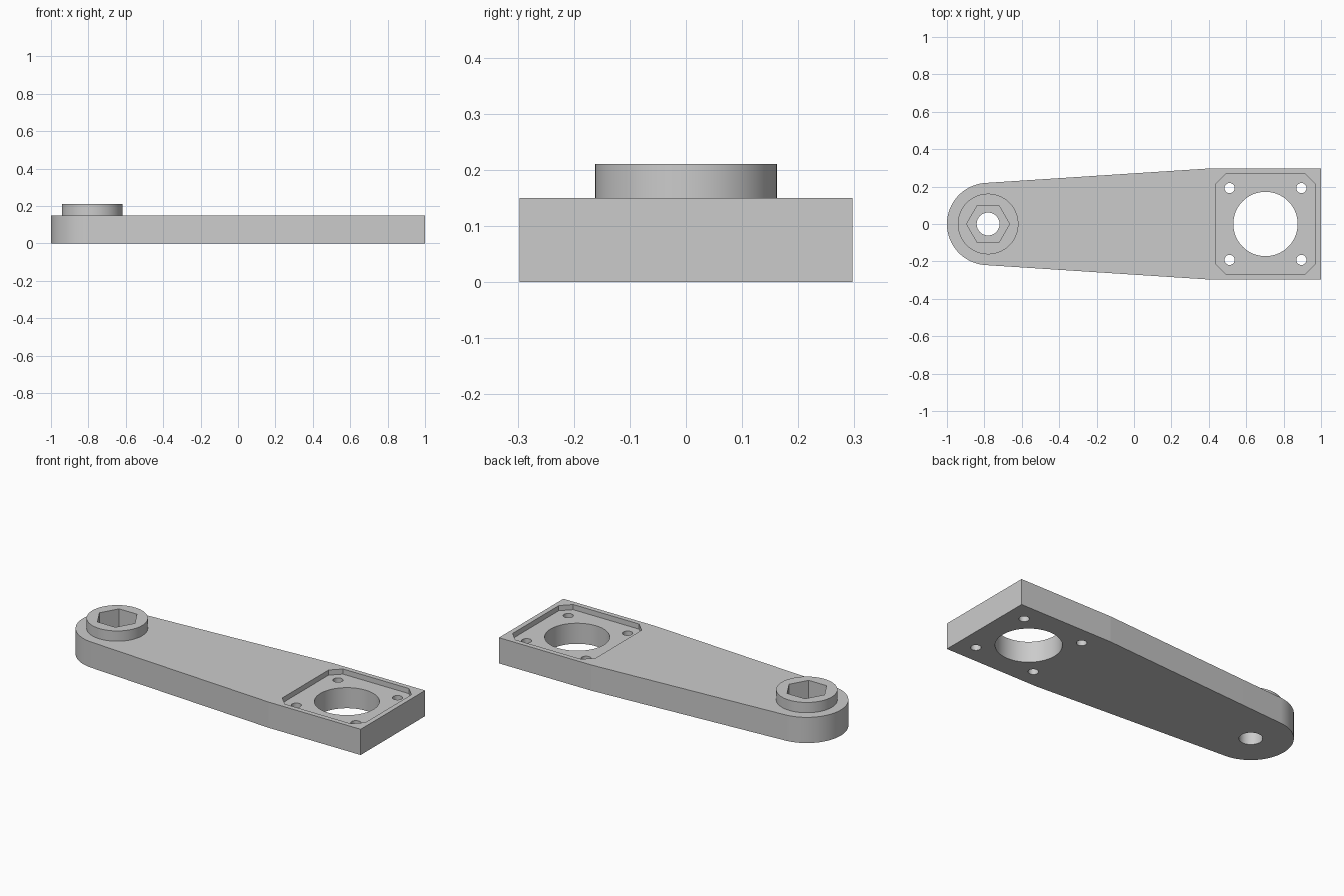
import bpy, bmesh
from math import sin, cos, radians, pi

default = bpy.data.objects.get("Cube")
if default:
    bpy.data.objects.remove(default, do_unlink=True)

grey = bpy.data.materials.new("plain grey")
grey.use_nodes = True
colour = (0.6, 0.6, 0.6, 1)
grey.diffuse_color = colour
grey.node_tree.nodes["Principled BSDF"].inputs["Base Color"].default_value = colour

THICK, BOSS_TOP = 0.15, 0.21
PIVOT_X, MOTOR_X = -0.78, 0.703
ROUND = 128


def arc(x, y, r, n, start=0.0, sweep=2 * pi, closed=True):
    """Points on a circle, or on an open arc including both ends."""
    steps = n if closed else n - 1
    return [(x + r * cos(start + sweep * i / steps),
             y + r * sin(start + sweep * i / steps)) for i in range(n)]


def prism(name, outline, z0, z1):
    """Straight extrusion of an anticlockwise outline."""
    bm = bmesh.new()
    face = bm.faces.new([bm.verts.new((x, y, z0)) for x, y in outline])
    top = bmesh.ops.extrude_face_region(bm, geom=[face])["geom"]
    verts = [v for v in top if isinstance(v, bmesh.types.BMVert)]
    bmesh.ops.translate(bm, verts=verts, vec=(0, 0, z1 - z0))
    bmesh.ops.recalc_face_normals(bm, faces=bm.faces)
    mesh = bpy.data.meshes.new(name)
    bm.to_mesh(mesh)
    bm.free()
    mesh.materials.append(grey)
    obj = bpy.data.objects.new(name, mesh)
    bpy.context.collection.objects.link(obj)
    return obj


def combine(target, tool, operation):
    """Apply a boolean and discard the tool object."""
    tool.hide_render = True
    mod = target.modifiers.new(operation, "BOOLEAN")
    mod.operation, mod.object, mod.solver = operation, tool, "EXACT"
    bpy.context.view_layer.objects.active = target
    bpy.ops.object.modifier_apply(modifier=mod.name)
    bpy.data.objects.remove(tool, do_unlink=True)


# Tapered arm with one rounded end
half = 0.297
lean = radians(3.7)
end = arc(PIVOT_X, 0, 0.22, 65, pi / 2 + lean, pi - 2 * lean, closed=False)
arm = prism("lever_arm", end + [(0.405, -half), (1, -half), (1, half), (0.405, half)],
            0, THICK)

# Raised pivot boss
combine(arm, prism("pivot_boss", arc(PIVOT_X, 0, 0.162, ROUND), 0.1, BOSS_TOP), "UNION")

# Hexagonal socket and the bolt hole beneath it
combine(arm, prism("hex_socket", arc(PIVOT_X, 0, 0.115, 6), 0.09, 0.3), "DIFFERENCE")
combine(arm, prism("bolt_hole", arc(PIVOT_X, 0, 0.061, ROUND), -0.1, 0.3), "DIFFERENCE")

# Shallow square pocket with chamfered corners
h, c = 0.268, 0.213
corners = [(h, -c), (h, c), (c, h), (-c, h), (-h, c), (-h, -c), (-c, -h), (c, -h)]
pocket = prism("motor_pocket", [(MOTOR_X + x, y) for x, y in corners], THICK - 0.03, 0.3)
combine(arm, pocket, "DIFFERENCE")

# Large centre hole and four screw holes
combine(arm, prism("centre_hole", arc(MOTOR_X, 0, 0.172, ROUND), -0.1, 0.3), "DIFFERENCE")
for sx in (-1, 1):
    for sy in (-1, 1):
        outline = arc(MOTOR_X + sx * 0.192, sy * 0.192, 0.027, ROUND)
        combine(arm, prism("screw_hole", outline, -0.1, 0.3), "DIFFERENCE")

# Smooth the round walls only
bpy.ops.object.select_all(action="DESELECT")
arm.select_set(True)
bpy.context.view_layer.objects.active = arm
bpy.ops.object.shade_smooth_by_angle(angle=radians(3.4))
